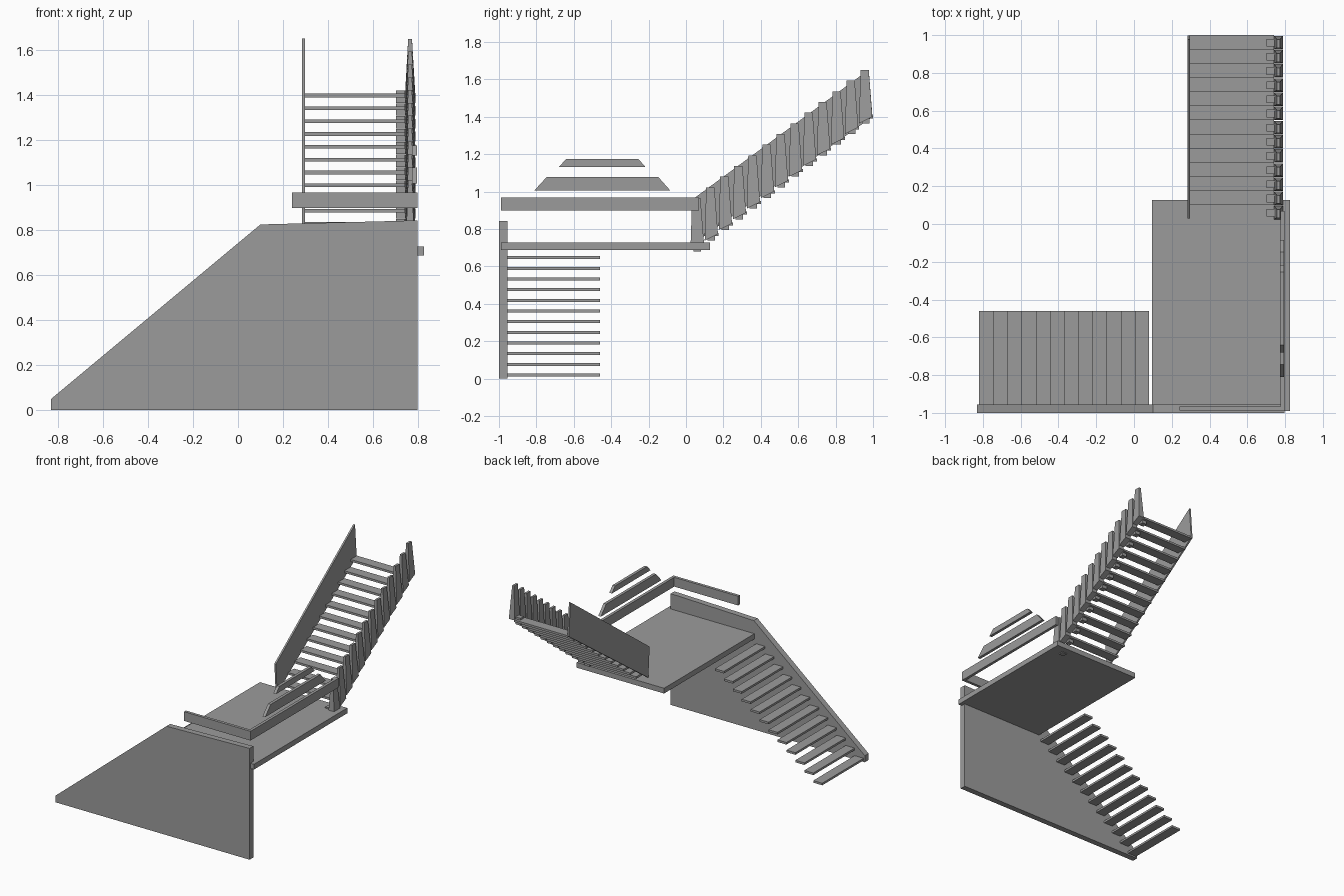
import bpy

if "Cube" in bpy.data.objects:
    bpy.data.objects.remove(bpy.data.objects["Cube"], do_unlink=True)

grey = bpy.data.materials.new("plain_grey")
grey.use_nodes = True
colour = (0.33, 0.33, 0.33, 1)
grey.diffuse_color = colour
grey.node_tree.nodes["Principled BSDF"].inputs["Base Color"].default_value = colour


def loft(name, ring_a, ring_b):
    """Solid between two matching rings of points."""
    n = len(ring_a)
    faces = [tuple(reversed(range(n))), tuple(range(n, 2 * n))]
    faces += [(i, (i + 1) % n, n + (i + 1) % n, n + i) for i in range(n)]
    mesh = bpy.data.meshes.new(name)
    mesh.from_pydata(list(ring_a) + list(ring_b), [], faces)
    mesh.materials.append(grey)
    obj = bpy.data.objects.new(name, mesh)
    bpy.context.collection.objects.link(obj)
    return obj


def rect(x0, x1, y0, y1, z):
    return [(x0, y0, z), (x1, y0, z), (x1, y1, z), (x0, y1, z)]


def box(name, x0, x1, y0, y1, z0, z1):
    return loft(name, rect(x0, x1, y0, y1, z0), rect(x0, x1, y0, y1, z1))


def side_panel(name, x0, x1, outline):
    """Outline in (y, z), extruded along x."""
    return loft(name, [(x0, y, z) for y, z in outline],
                [(x1, y, z) for y, z in outline])


GOING, RISE = 0.075, 0.057

# Solid side wall of the lower flight
wall = [(-0.83, 0), (0.797, 0), (0.797, 0.843), (0.1, 0.825), (-0.83, 0.05)]
loft("lower_side_wall", [(x, -1, z) for x, z in wall],
     [(x, -0.955, z) for x, z in wall])

# Landing
box("landing", 0.095, 0.827, -0.99, 0.127, 0.687, 0.727)

# Treads of both flights
for i in range(12):
    x = -0.82 + i * GOING
    z = 0.012 + i * RISE
    box("lower_tread", x, x + GOING, -0.957, -0.46, z, z + 0.016)
    y = 0.1 + i * GOING
    z = 0.763 + i * RISE
    box("upper_tread", 0.295, 0.742, y, y + GOING, z, z + 0.016)

# Leaning solid side of the upper flight
side_panel("upper_side_wall", 0.284, 0.297,
           [(0.045, 0.725), (0.997, 1.40), (0.977, 1.652), (0.03, 0.955)])

# Tapered pickets and their fixing blocks along the open side
for i in range(13):
    y = 0.06 + i * GOING
    z = 0.966 + i * RISE
    foot = [(0.742, y - 0.035, z - 0.285), (0.788, y - 0.035, z - 0.285),
            (0.788, y + 0.036, z - 0.25), (0.742, y + 0.036, z - 0.25)]
    if i == 0:
        foot = [(px, py, max(pz, 0.727)) for px, py, pz in foot]
    loft("picket", foot, rect(0.756, 0.773, y - 0.027, y + 0.017, z))
    box("picket_block", 0.702, 0.743, y - 0.02, y + 0.02, z - 0.285, z - 0.23)

# Landing rails
box("front_rail", 0.24, 0.775, -0.988, -0.966, 0.898, 0.968)
box("side_rail", 0.775, 0.797, -0.988, 0.07, 0.898, 0.968)

# Trapezoid boards above the side rail
side_panel("lower_board", 0.773, 0.795,
           [(-0.81, 1.007), (-0.085, 1.007), (-0.148, 1.078), (-0.745, 1.078)])
side_panel("upper_board", 0.773, 0.795,
           [(-0.68, 1.132), (-0.217, 1.132), (-0.255, 1.175), (-0.64, 1.175)])
